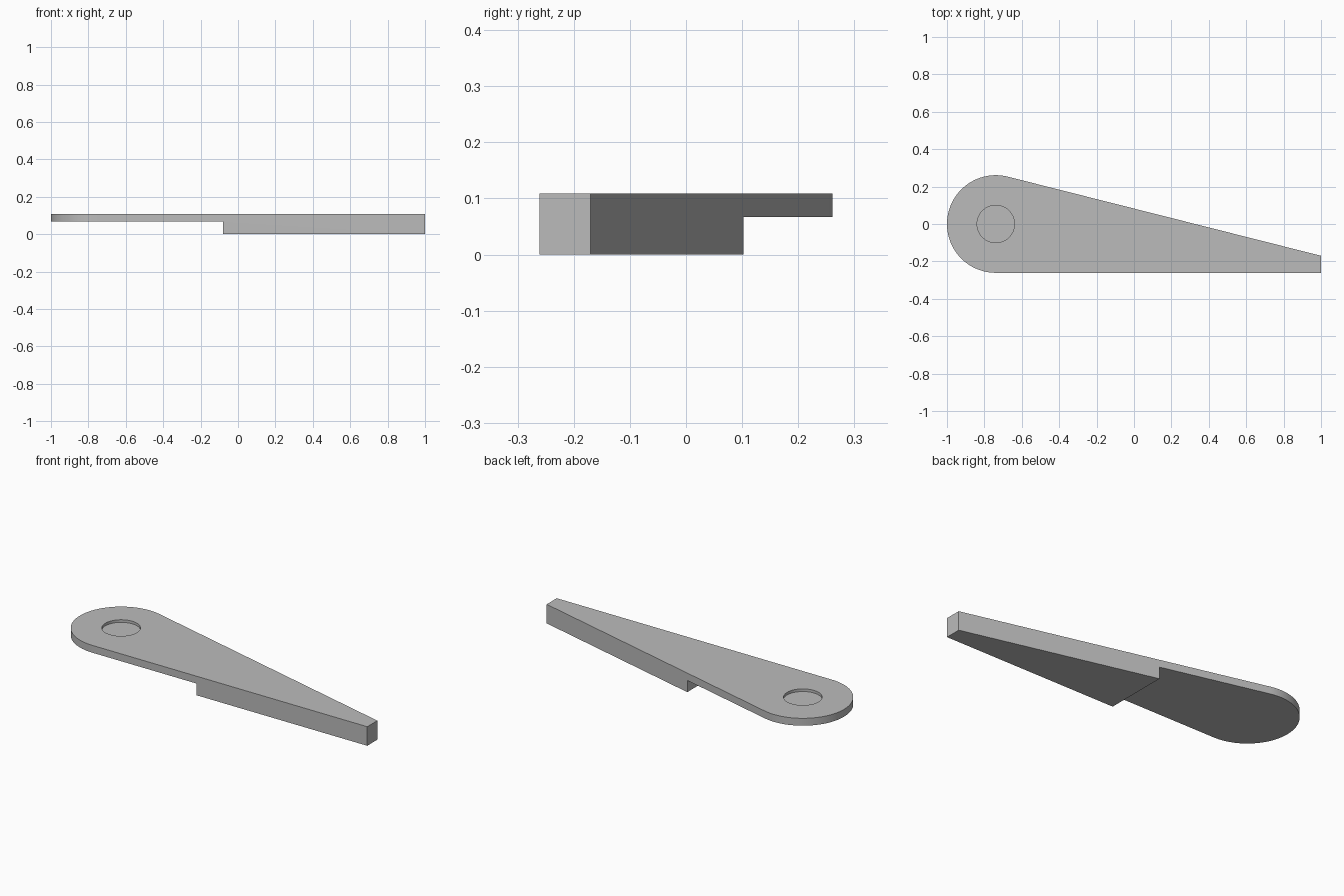
import bpy, bmesh
from math import acos, atan2, cos, hypot, pi, radians, sin

cube = bpy.data.objects.get("Cube")
if cube:
    bpy.data.objects.remove(cube)

PIVOT_X, RADIUS = -0.739, 0.261
TIP_X, TIP_Y = 1.0, -0.17
TOP, PLATE_BOTTOM, STEP_X = 0.109, 0.067, -0.08
RECESS_RADIUS, RECESS_DEPTH = 0.1, 0.015

grey = bpy.data.materials.new("plain grey")
grey.use_nodes = True
colour = (0.5, 0.5, 0.5, 1)
grey.diffuse_color = colour
grey.node_tree.nodes["Principled BSDF"].inputs["Base Color"].default_value = colour


def prism(name, outline, bottom, top):
    """Extrude a counter-clockwise outline between two heights."""
    bm = bmesh.new()
    base = bm.faces.new([bm.verts.new((x, y, bottom)) for x, y in outline])
    extruded = bmesh.ops.extrude_face_region(bm, geom=[base])["geom"]
    for item in extruded:
        if isinstance(item, bmesh.types.BMVert):
            item.co.z = top
    if base.is_valid and len(bm.faces) < len(outline) + 2:
        bm.faces.new([v for v in base.verts])
    bmesh.ops.recalc_face_normals(bm, faces=bm.faces)
    mesh = bpy.data.meshes.new(name)
    bm.to_mesh(mesh)
    bm.free()
    mesh.materials.append(grey)
    obj = bpy.data.objects.new(name, mesh)
    bpy.context.collection.objects.link(obj)
    return obj


def arc(radius, start, end, steps):
    return [(PIVOT_X + radius * cos(start + (end - start) * i / steps),
             radius * sin(start + (end - start) * i / steps)) for i in range(steps + 1)]


# Lever: round end, sloping edge tangent to it, narrow square tip
reach = TIP_X - PIVOT_X
tangent = atan2(TIP_Y, reach) + acos(RADIUS / hypot(reach, TIP_Y))
outline = arc(RADIUS, tangent, 1.5 * pi, 48) + [(TIP_X, -RADIUS), (TIP_X, TIP_Y)]
lever = prism("lever_arm", outline, 0, TOP)

# Cutters: underside step at the round end, shallow round recess on top
step = prism("step_cutter", [(-2, -1), (STEP_X, -1), (STEP_X, 1), (-2, 1)], -1, PLATE_BOTTOM)
recess = prism("recess_cutter", arc(RECESS_RADIUS, 0, 2 * pi, 64)[:-1],
               TOP - RECESS_DEPTH, TOP + 1)

bpy.ops.object.select_all(action="DESELECT")
lever.select_set(True)
bpy.context.view_layer.objects.active = lever
for cutter in (step, recess):
    cutter.hide_render = True
    cut = lever.modifiers.new(cutter.name, "BOOLEAN")
    cut.operation = "DIFFERENCE"
    cut.solver = "EXACT"
    cut.object = cutter
    bpy.ops.object.modifier_apply(modifier=cut.name)
    bpy.data.objects.remove(cutter)

bpy.ops.object.shade_smooth_by_angle(angle=radians(30))
